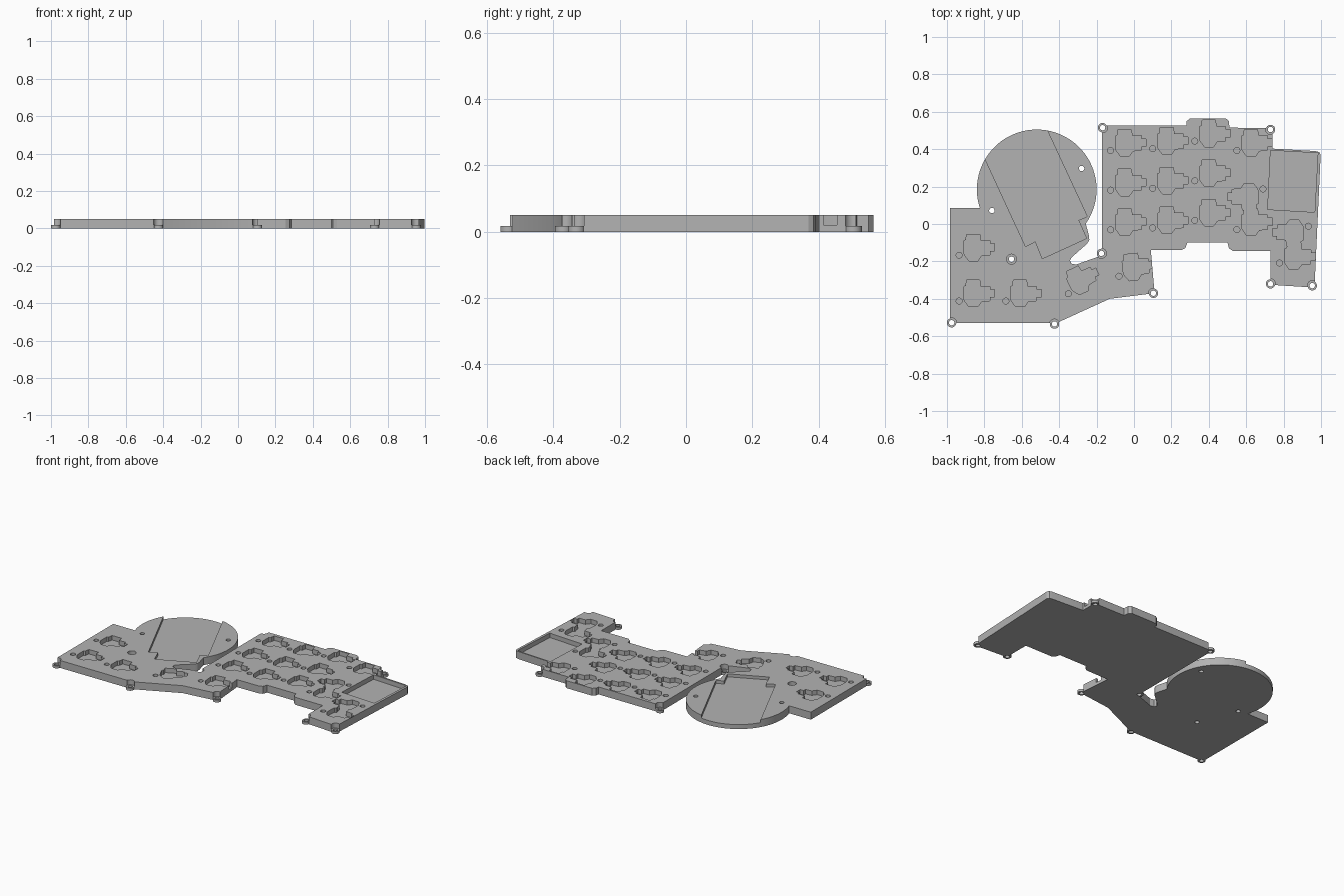
import bpy, bmesh
from math import radians, cos, sin, pi
from mathutils import Matrix, Vector

cube = bpy.data.objects.get("Cube")
if cube:
    bpy.data.objects.remove(cube, do_unlink=True)

TOP = 0.05
FLOOR = 0.02
LIP = 0.017
ABOVE = 0.1

grey = bpy.data.materials.new("mid grey")
grey.use_nodes = True
grey.diffuse_color = (0.45, 0.45, 0.45, 1)
grey.node_tree.nodes["Principled BSDF"].inputs["Base Color"].default_value = grey.diffuse_color


def circle(x, y, r, n=32):
    return [(x + r * cos(2 * pi * i / n), y + r * sin(2 * pi * i / n)) for i in range(n)]


def place(points, x, y, turn):
    m = Matrix.Rotation(radians(turn), 2)
    return [tuple(m @ Vector(p) + Vector((x, y))) for p in points]


def prisms(name, shapes):
    """One object made of extruded outlines: (points, bottom, top)."""
    bm = bmesh.new()
    for points, low, high in shapes:
        face = bm.faces.new([bm.verts.new((x, y, low)) for x, y in points])
        out = bmesh.ops.extrude_face_region(bm, geom=[face])
        bmesh.ops.translate(bm, vec=(0, 0, high - low),
                            verts=[v for v in out["geom"] if isinstance(v, bmesh.types.BMVert)])
    bmesh.ops.recalc_face_normals(bm, faces=bm.faces)
    mesh = bpy.data.meshes.new(name)
    bm.to_mesh(mesh)
    bm.free()
    mesh.materials.append(grey)
    obj = bpy.data.objects.new(name, mesh)
    bpy.context.scene.collection.objects.link(obj)
    return obj


def combine(target, operation, name, shapes):
    tool = prisms(name, shapes)
    tool.hide_render = True
    mod = target.modifiers.new(name, "BOOLEAN")
    mod.operation = operation
    mod.solver = "EXACT"
    mod.object = tool
    bpy.context.view_layer.objects.active = target
    bpy.ops.object.modifier_apply(modifier=name)
    bpy.data.objects.remove(tool, do_unlink=True)


# Plate outline with the round lobe on the right-hand side
lobe = [(-0.52 + 0.32 * cos(radians(a)), 0.185 + 0.32 * sin(radians(a)))
        for a in [-35 + 233.2 * i / 56 for i in range(57)]]
outline = [
    (-0.985, 0.085), (-0.985, -0.53), (-0.415, -0.53), (-0.13, -0.4), (0.11, -0.37),
    (0.09, -0.14), (0.255, -0.138), (0.275, -0.128), (0.285, -0.1), (0.5, -0.1),
    (0.508, -0.13), (0.53, -0.145), (0.73, -0.145), (0.73, -0.325), (0.965, -0.34),
    (0.998, 0.37), (0.99, 0.385), (0.97, 0.39), (0.74, 0.403), (0.74, 0.513),
    (0.51, 0.515), (0.508, 0.55), (0.49, 0.565), (0.3, 0.565), (0.282, 0.55),
    (0.28, 0.527), (-0.172, 0.527), (-0.172, -0.168), (-0.31, -0.217), (-0.335, -0.212),
    (-0.342, -0.195), (-0.335, -0.18), (-0.25, -0.105), (-0.239, -0.085), (-0.24, -0.065)]
plate = prisms("keyboard_plate", [(outline + lobe, 0, TOP)])

# Screw tabs around the rim
tabs = [(-0.168, 0.515), (0.73, 0.505), (-0.174, -0.157), (0.104, -0.37),
        (-0.425, -0.535), (-0.975, -0.528), (0.73, -0.32), (0.953, -0.33)]
combine(plate, "UNION", "screw_tabs", [(circle(x, y, 0.025), 0, 0.025) for x, y in tabs])

# Switch sockets: an outline plus a small round pin hole
socket = [(-0.045, 0.035), (-0.034, 0.04), (-0.03, 0.07), (0.04, 0.07), (0.045, 0.037), (0.095, 0.037),
          (0.095, 0.02), (0.12, 0.02), (0.12, -0.02), (0.095, -0.02), (0.095, -0.04),
          (0.05, -0.044), (0.03, -0.072), (-0.018, -0.072), (-0.04, -0.042), (-0.045, -0.03)]
socket_spots = [(x, y - drop, 0)
                for x, y in [(-0.055, 0.435), (0.17, 0.445), (0.395, 0.485)]
                for drop in (0, 0.212, 0.424)]
socket_spots += [(0.62, 0.435, 0), (0.62, 0.012, 0), (0.85, -0.17, -3),
                 (-0.865, -0.125, 0), (-0.865, -0.37, 0), (-0.615, -0.37, 0),
                 (-0.305, -0.305, 25), (-0.015, -0.23, 6)]
flipped_spots = [(0.62, 0.145, 180), (0.86, -0.05, 177)]


def socket_cuts(spots):
    cuts = []
    for x, y, turn in spots:
        cuts.append((place(socket, x, y, turn), FLOOR, ABOVE))
        cuts.append((place(circle(-0.07, -0.042, 0.016, 20), x, y, turn), FLOOR, ABOVE))
    return cuts


combine(plate, "DIFFERENCE", "socket_cutter", socket_cuts(socket_spots))
combine(plate, "DIFFERENCE", "flipped_socket_cutter", socket_cuts(flipped_spots))

# Sunken band across the lobe and the controller pocket
band = [(-0.51, 0.6), (-0.25, 0.04), (-0.297, 0.02), (-0.254, -0.077), (-0.49, -0.185),
        (-0.527, -0.093), (-0.58, -0.12), (-0.89, 0.55)]
pocket = [(0.73, 0.393), (0.983, 0.379), (0.966, 0.063), (0.715, 0.078)]
combine(plate, "DIFFERENCE", "pocket_cutter", [(band, 0.03, ABOVE), (pocket, FLOOR, ABOVE)])

# Screw head recesses, then holes right through
inner_screw = (-0.655, -0.188)
recesses = [(circle(x, y, 0.0265), LIP, ABOVE) for x, y in tabs + [inner_screw]]
combine(plate, "DIFFERENCE", "recess_cutter", recesses)
holes = tabs + [inner_screw, (-0.28, 0.297), (-0.76, 0.072)]
combine(plate, "DIFFERENCE", "hole_cutter",
        [(circle(x, y, 0.0145, 24), -ABOVE, ABOVE) for x, y in holes])

# Smooth curved walls, keep hard edges
bpy.ops.object.select_all(action="DESELECT")
plate.select_set(True)
bpy.context.view_layer.objects.active = plate
bpy.ops.object.shade_smooth_by_angle(angle=radians(25))
